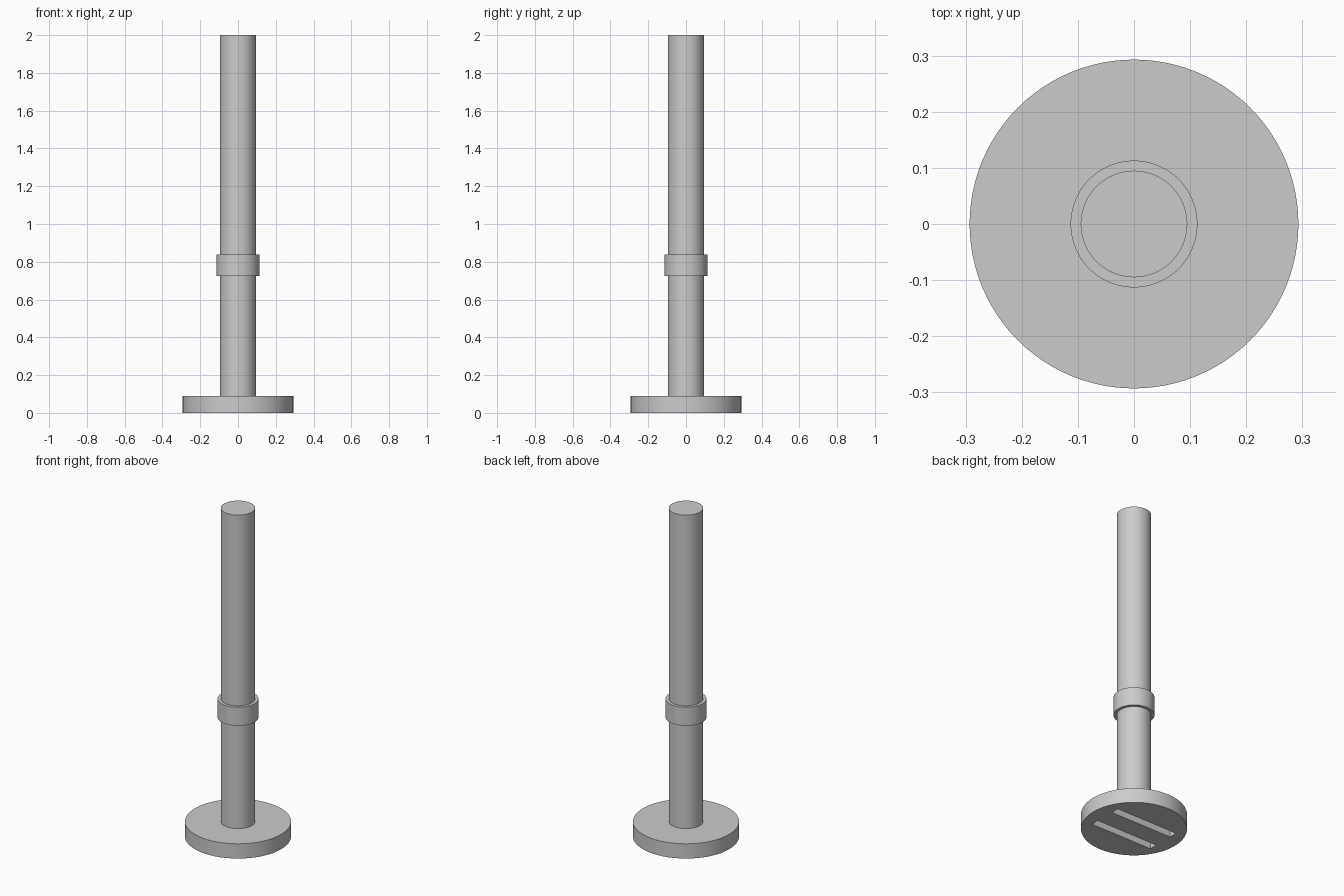
import bpy
import math

default_cube = bpy.data.objects.get("Cube")
if default_cube:
    bpy.data.objects.remove(default_cube, do_unlink=True)

# Single grey finish
grey = bpy.data.materials.new("plain_grey")
grey.use_nodes = True
colour = (0.6, 0.6, 0.6, 1)
grey.diffuse_color = colour
grey.node_tree.nodes["Principled BSDF"].inputs["Base Color"].default_value = colour


def cylinder(name, radius, bottom, top):
    bpy.ops.mesh.primitive_cylinder_add(
        vertices=96, radius=radius, depth=top - bottom,
        location=(0, 0, (bottom + top) / 2))
    obj = bpy.context.object
    obj.name = name
    obj.data.materials.append(grey)
    return obj


def smooth(obj):
    bpy.ops.object.select_all(action="DESELECT")
    obj.select_set(True)
    bpy.context.view_layer.objects.active = obj
    bpy.ops.object.shade_smooth_by_angle(angle=math.radians(30))


# Round foot with two blind slots cut into the underside
base = cylinder("base_disc", 0.293, 0, 0.09)
slot_length, slot_width, slot_depth = 0.42, 0.05, 0.05
for side in (-1, 1):
    bpy.ops.mesh.primitive_cube_add(size=1, location=(0, side * 0.085, 0))
    cutter = bpy.context.object
    cutter.name = "slot_cutter"
    cutter.hide_render = True
    cutter.scale = (slot_length, slot_width, slot_depth * 2)
    bpy.context.view_layer.update()
    cut = base.modifiers.new("slot", "BOOLEAN")
    cut.operation = "DIFFERENCE"
    cut.solver = "EXACT"
    cut.object = cutter
    bpy.context.view_layer.objects.active = base
    bpy.ops.object.modifier_apply(modifier=cut.name)
    bpy.data.objects.remove(cutter, do_unlink=True)
smooth(base)

# Upright post and the collar around it
smooth(cylinder("post", 0.095, 0.09, 2))
smooth(cylinder("collar", 0.113, 0.725, 0.838))
